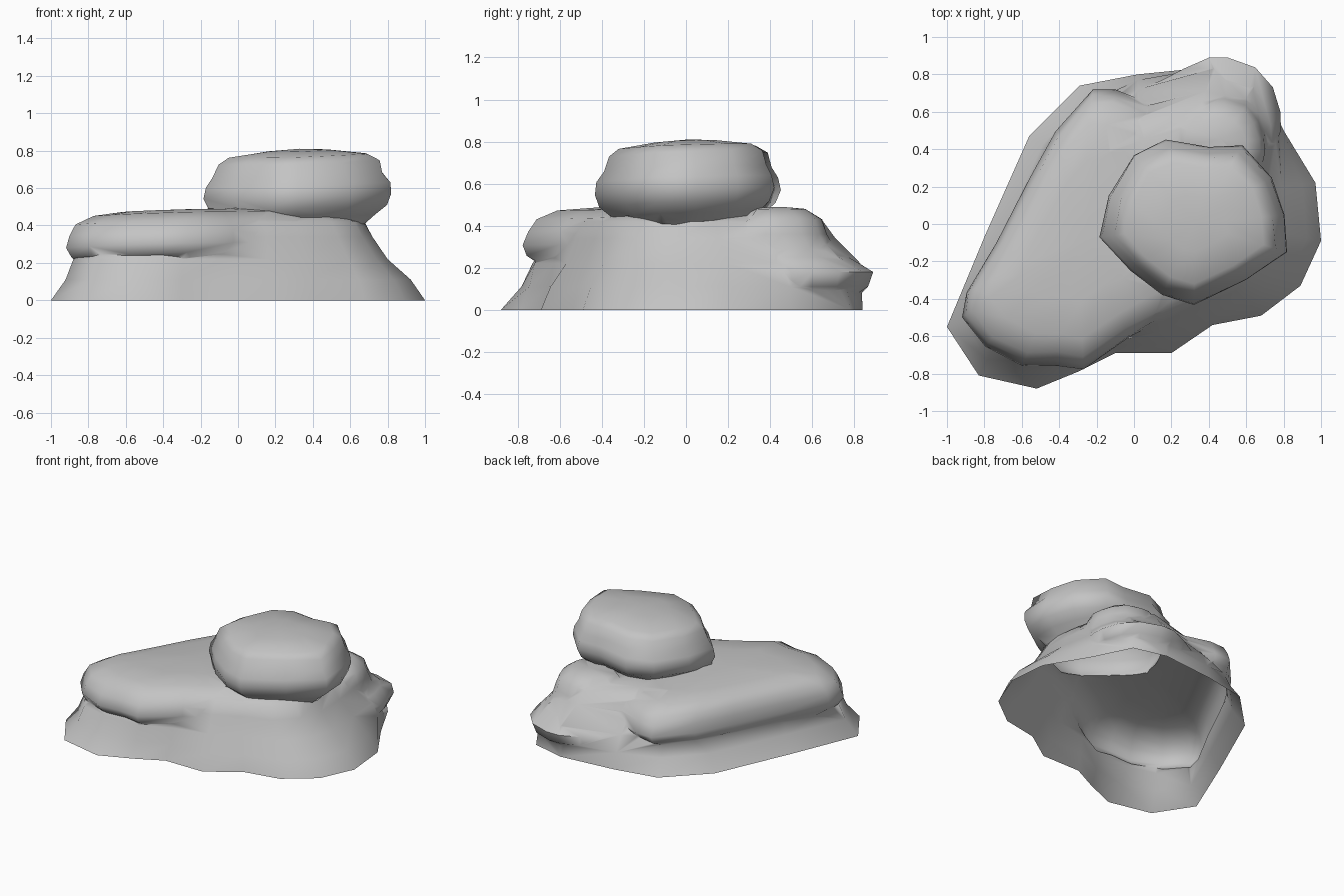
import bpy
import bmesh
import math
import random
from mathutils import Vector

random.seed(4)

cube = bpy.data.objects.get("Cube")
if cube:
    bpy.data.objects.remove(cube, do_unlink=True)

stone = bpy.data.materials.new("grey stone")
stone.use_nodes = True
stone_colour = (0.55, 0.55, 0.55, 1)
stone.diffuse_color = stone_colour
stone.node_tree.nodes["Principled BSDF"].inputs["Base Color"].default_value = stone_colour


def scaled_ring(outline, centre, height, scale, shift_y=0, tilt=(0, 0), rough=0):
    """Return one horizontal ring: the outline scaled about its centre, then tilted."""
    ring = []
    for x, y in outline:
        reach = scale + random.uniform(-rough, rough)
        dx = (x - centre[0]) * reach
        dy = (y - centre[1]) * reach
        z = height + dx * tilt[0] + dy * tilt[1]
        ring.append(Vector((centre[0] + dx, centre[1] + dy + shift_y, z)))
    return ring


def loft(name, rings, rise=0.01):
    """Skin the rings from bottom to top, with a flat bottom and a low fan on top."""
    bm = bmesh.new()
    rows = [[bm.verts.new(point) for point in ring] for ring in rings]
    count = len(rows[0])
    for lower, upper in zip(rows, rows[1:]):
        for i in range(count):
            j = (i + 1) % count
            bm.faces.new((lower[i], lower[j], upper[j], upper[i]))
    bm.faces.new(rows[0][::-1])
    peak = sum(rings[-1], Vector()) / count
    peak.z += rise
    tip = bm.verts.new(peak)
    for i in range(count):
        bm.faces.new((rows[-1][i], rows[-1][(i + 1) % count], tip))
    mesh = bpy.data.meshes.new(name)
    bm.to_mesh(mesh)
    bm.free()
    mesh.materials.append(stone)
    rock = bpy.data.objects.new(name, mesh)
    bpy.context.collection.objects.link(rock)
    return rock


# Flared base: ground outline blended into a narrower core, bulging more on the left
ground = [(-1, -.55), (-.83, -.81), (-.52, -.88), (-.3, -.79), (-.1, -.69), (.2, -.69),
          (.42, -.54), (.68, -.49), (.89, -.33), (1, -.09), (.97, .22), (.8, .5),
          (.66, .78), (.42, .84), (.02, .8), (-.29, .74), (-.56, .47), (-.8, -.07)]
core = [(-.88, -.5), (-.76, -.68), (-.56, -.73), (-.3, -.72), (-.08, -.63), (.16, -.57),
        (.36, -.47), (.59, -.39), (.74, -.24), (.8, -.05), (.79, .2), (.75, .48),
        (.65, .75), (.42, .83), (.02, .72), (-.25, .63), (-.45, .4), (-.69, -.1)]
base_rings = [[Vector((*g, 0)) for g in ground]]
for height, left, right in ((.11, .65, .38), (.22, 1, 1)):
    base_rings.append([Vector((*Vector(g).lerp(Vector(c), right if g[0] > 0 else left), height))
                       for g, c in zip(ground, core)])
for height, scale in ((.34, .88), (.42, .81), (.46, .66)):
    base_rings.append(scaled_ring(core, (.12, 0), height, scale, -.02))
pile = loft("rock_pile", base_rings)

# Long flat slab lying diagonally across the base and running under the boulder
slab = [(-.92, -.5), (-.8, -.66), (-.6, -.76), (-.42, -.75), (-.27, -.78), (-.02, -.61),
        (.16, -.52), (.36, -.42), (.5, -.28), (.5, .05), (.25, .43), (.1, .65), (-.1, .71),
        (-.22, .72), (-.42, .5), (-.56, .25), (-.74, -.1), (-.9, -.37)]
slab_levels = ((.18, .86), (.235, .96), (.285, 1), (.35, .965), (.41, .91), (.455, .76),
               (.475, .5))
slab_rock = loft("long_slab", [scaled_ring(slab, (-.3, -.05), z, s, tilt=(.03, -.03), rough=.012)
                               for z, s in slab_levels])

# Stepped rock at the back, leaning inward as it rises
back = [(.79, .5), (.78, .6), (.74, .73), (.65, .84), (.5, .89), (.4, .89), (.27, .83),
        (.08, .74), (.03, .55), (.25, .38), (.55, .33), (.75, .37)]
back_levels = ((.05, .7, -.02), (.11, .92, 0), (.18, 1, 0), (.25, .85, -.07), (.29, .75, -.1),
               (.36, .74, -.14), (.43, .66, -.14), (.48, .45, -.15))
back_rock = loft("back_rock", [scaled_ring(back, (.45, .58), z, s, dy, rough=.012)
                               for z, s, dy in back_levels])

# Rounded boulder perched on top
boulder = [(-.18, -.07), (-.02, -.25), (.15, -.38), (.32, -.43), (.6, -.3), (.82, -.15),
           (.81, .05), (.74, .25), (.58, .42), (.4, .41), (.17, .45), (0, .37), (-.13, .15)]
boulder_levels = ((.4, .7), (.45, .82), (.5, .95), (.56, 1), (.62, .98), (.67, .91), (.74, .86),
                  (.775, .74), (.8, .35))
top_boulder = loft("top_boulder", [scaled_ring(boulder, (.33, 0), z, s, tilt=(.03, .03), rough=.012)
                                   for z, s in boulder_levels])

# Fuse the rocks into one skin
bpy.ops.object.select_all(action="DESELECT")
pile.select_set(True)
bpy.context.view_layer.objects.active = pile
for rock in (slab_rock, back_rock, top_boulder):
    fuse = pile.modifiers.new("fuse", "BOOLEAN")
    fuse.operation = "UNION"
    fuse.solver = "EXACT"
    fuse.object = rock
    bpy.ops.object.modifier_apply(modifier=fuse.name)
    bpy.data.objects.remove(rock, do_unlink=True)

# Open the underside so the pile is a hollow shell
bm = bmesh.new()
bm.from_mesh(pile.data)
floor = [f for f in bm.faces if all(v.co.z < 0.001 for v in f.verts)]
bmesh.ops.delete(bm, geom=floor, context="FACES")

# Soften the seams between rocks without moving the outer ridges much
seams = [v for v in bm.verts if any(e.is_manifold and e.calc_face_angle_signed() < -0.5
                                    for e in v.link_edges)]
bmesh.ops.smooth_vert(bm, verts=seams, factor=0.3, use_axis_x=True, use_axis_y=True, use_axis_z=True)
bm.to_mesh(pile.data)
bm.free()
bpy.ops.object.shade_smooth_by_angle(angle=math.radians(70))
